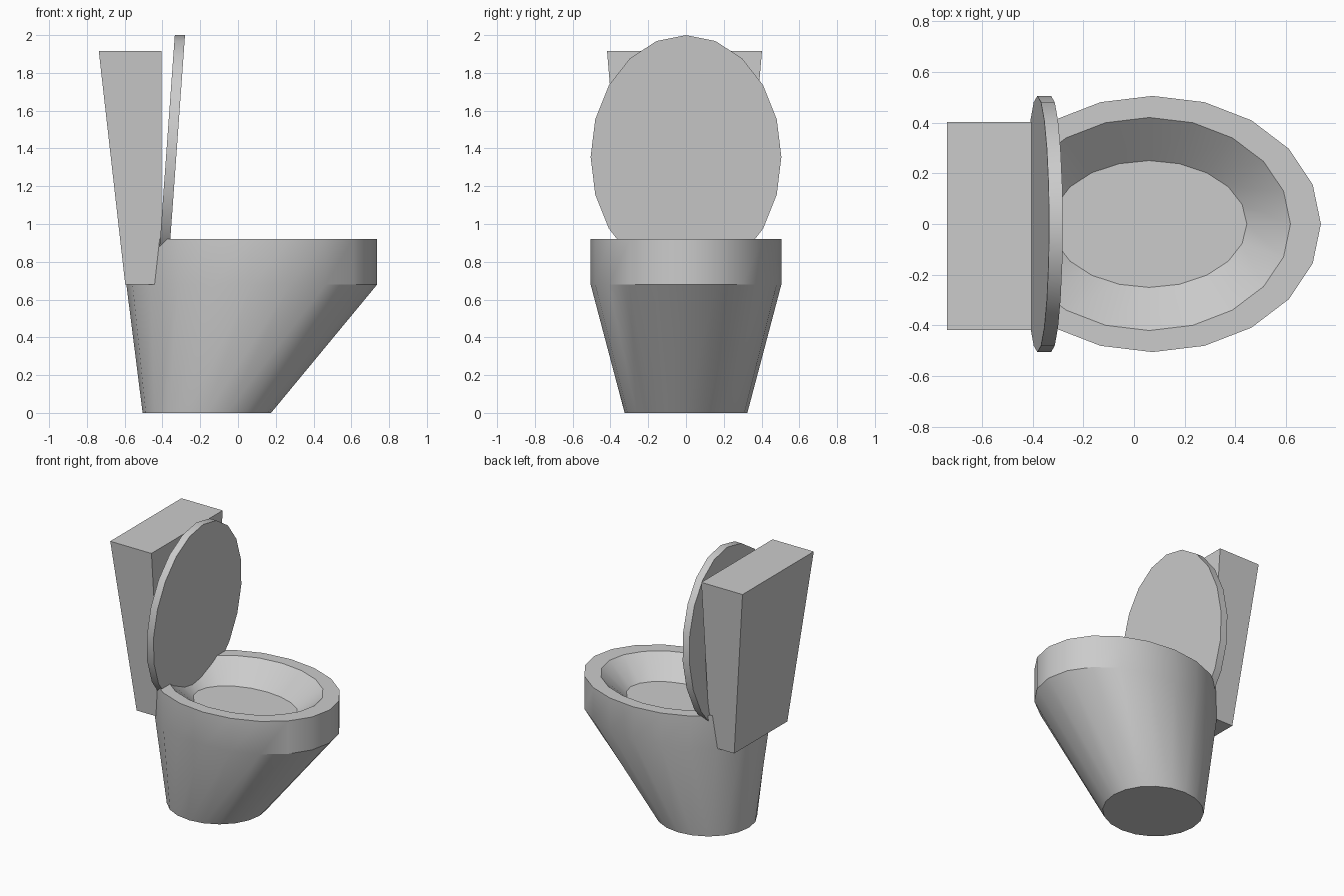
import bpy, bmesh, math

if "Cube" in bpy.data.objects:
    bpy.data.objects.remove(bpy.data.objects["Cube"])

SIDES = 20


def ellipse(cx, rx, ry, z):
    """Horizontal elliptical ring."""
    ring = []
    for i in range(SIDES):
        a = math.tau * i / SIDES
        ring.append((cx + rx * math.cos(a), ry * math.sin(a), z))
    return ring


def loft(name, rings, smooth=True):
    """Skin a stack of rings and cap both ends."""
    bm = bmesh.new()
    loops = [[bm.verts.new(p) for p in ring] for ring in rings]
    n = len(rings[0])
    for lo, hi in zip(loops, loops[1:]):
        for i in range(n):
            j = (i + 1) % n
            bm.faces.new((lo[i], lo[j], hi[j], hi[i]))
    bm.faces.new(loops[0][::-1])
    bm.faces.new(loops[-1])
    bmesh.ops.recalc_face_normals(bm, faces=bm.faces)
    mesh = bpy.data.meshes.new(name)
    bm.to_mesh(mesh)
    bm.free()
    obj = bpy.data.objects.new(name, mesh)
    bpy.context.collection.objects.link(obj)
    if smooth:
        bpy.ops.object.select_all(action='DESELECT')
        obj.select_set(True)
        bpy.context.view_layer.objects.active = obj
        bpy.ops.object.shade_smooth_by_angle(angle=math.radians(30))
    return obj


# Bowl: tapered foot, upright rim, then down the inside to the floor
loft("bowl", [
    ellipse(-0.165, 0.34, 0.325, 0.0),
    ellipse(0.073, 0.664, 0.505, 0.68),
    ellipse(0.073, 0.664, 0.505, 0.92),
    ellipse(0.06, 0.557, 0.42, 0.92),
    ellipse(0.06, 0.385, 0.25, 0.775),
])


# Tank: tapered box with a vertical front
def rectangle(back, front, half_width, z):
    y = -0.008
    return [(back, y - half_width, z), (front, y - half_width, z),
            (front, y + half_width, z), (back, y + half_width, z)]


loft("tank", [rectangle(-0.597, -0.405, 0.306, 0.68),
              rectangle(-0.737, -0.405, 0.41, 1.915)], smooth=False)


# Lid: raised oval plate leaning back in the bowl
def lid_ring(offset):
    ring = []
    for i in range(SIDES):
        a = math.tau * i / SIDES
        rise = 0.645 * math.sin(a)
        ring.append((offset + 0.072 * rise, 0.505 * math.cos(a), 1.355 + rise))
    return ring


loft("lid", [lid_ring(-0.381), lid_ring(-0.327)])
